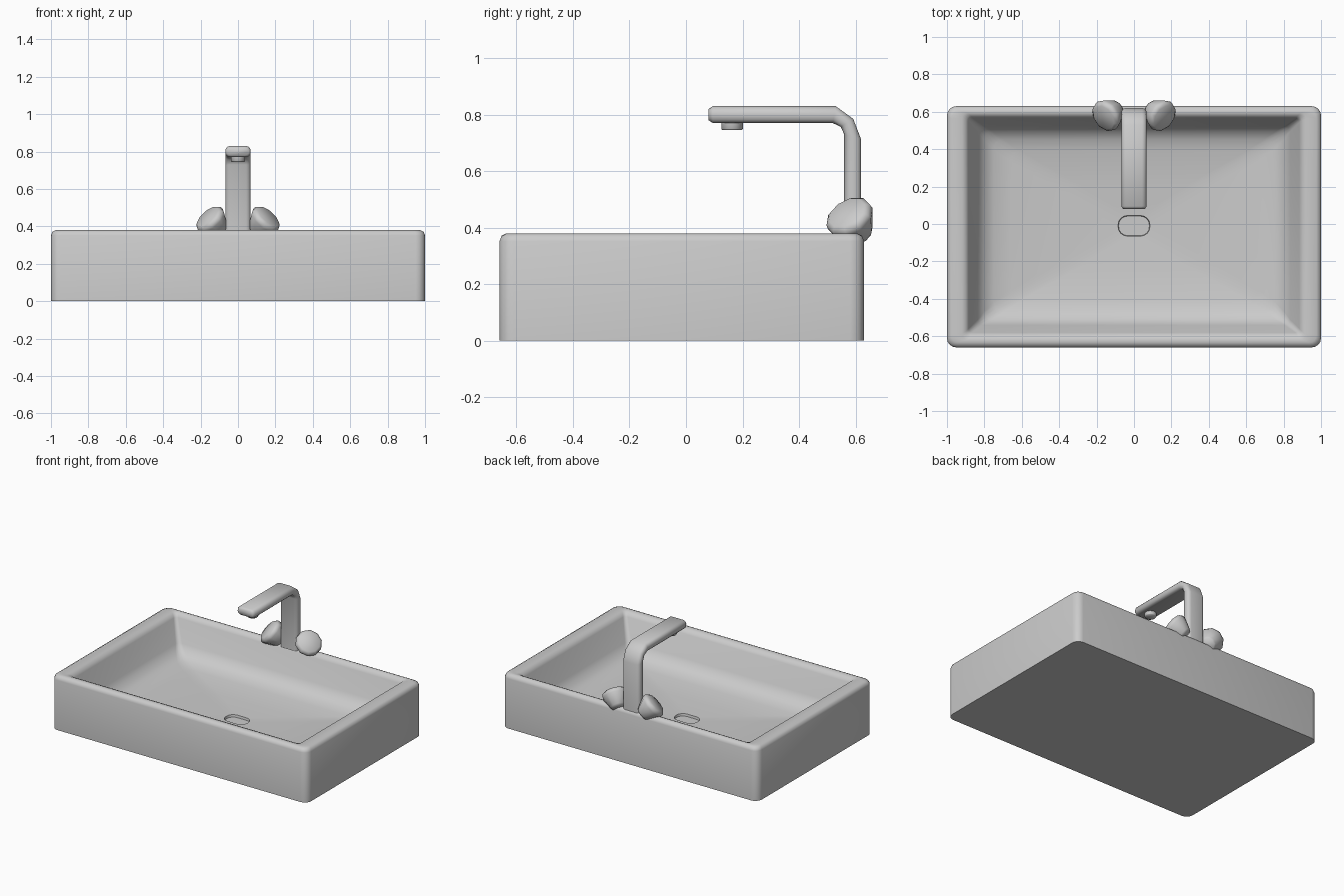
import bpy, bmesh
from math import pi, cos, sin, radians
from mathutils import Vector

if "Cube" in bpy.data.objects:
    bpy.data.objects.remove(bpy.data.objects["Cube"])


def loft(name, rings, angle=60):
    """Skin a list of equal-length point loops and cap both ends."""
    bm = bmesh.new()
    loops = [[bm.verts.new(p) for p in ring] for ring in rings]
    n = len(loops[0])
    for a, b in zip(loops, loops[1:]):
        for i in range(n):
            j = (i + 1) % n
            bm.faces.new((a[i], a[j], b[j], b[i]))
    bm.faces.new(loops[0][::-1])
    bm.faces.new(loops[-1])
    bmesh.ops.recalc_face_normals(bm, faces=bm.faces)
    mesh = bpy.data.meshes.new(name)
    bm.to_mesh(mesh)
    bm.free()
    ob = bpy.data.objects.new(name, mesh)
    bpy.context.collection.objects.link(ob)
    bpy.ops.object.select_all(action='DESELECT')
    ob.select_set(True)
    bpy.context.view_layer.objects.active = ob
    bpy.ops.object.shade_smooth_by_angle(angle=radians(angle))
    return ob


def rounded_rect(hx, hy, r, seg=4):
    """Corner-rounded rectangle as 2D points."""
    pts = []
    for k, (sx, sy) in enumerate(((1, 1), (-1, 1), (-1, -1), (1, -1))):
        for i in range(seg + 1):
            a = pi / 2 * (k + i / seg)
            pts.append((sx * (hx - r) + r * cos(a), sy * (hy - r) + r * sin(a)))
    return pts


# Basin: outer wall, rolled rim, curved bowl and recessed drain (hx, hy, radius, z, centre y)
basin = [
    (1.00, .645, .050, 0.00, -.015),
    (1.00, .645, .050, .352, -.015),
    (.993, .638, .047, .371, -.015),
    (.975, .620, .040, .380, -.015),
    (.920, .606, .030, .380, -.012),
    (.898, .588, .025, .373, -.010),
    (.884, .573, .022, .350, -.008),
    (.835, .533, .030, .200, -.008),
    (.800, .502, .045, .150, -.008),
    (.750, .460, .055, .124, -.008),
    (.660, .400, .055, .108, -.008),
    (.350, .220, .060, .090, -.009),
    (.085, .055, .050, .081, -.010),
    (.082, .052, .047, .065, -.010),
]
loft("basin", [[(x, y + cy, z) for x, y in rounded_rect(hx, hy, r)]
               for hx, hy, r, z, cy in basin])

# Spout: flat rounded section swept up and forward (inner y,z / outer y,z / half width)
spout = [
    (.56, .36, .62, .36, .068),
    (.56, .73, .62, .712, .068),
    (.548, .757, .592, .785, .068),
    (.52, .77, .53, .83, .068),
    (.095, .77, .095, .83, .068),
    (.08, .78, .08, .82, .058),
]
rings = []
for iy, iz, oy, oz, w in spout:
    ring = []
    for x, t in rounded_rect(w, .03, .025, 3):
        f = t / .06 + .5
        ring.append((x, iy + (oy - iy) * f, iz + (oz - iz) * f))
    rings.append(ring)
loft("spout", rings)


def turned(name, base, axis, profile, sides):
    """Solid of revolution from (distance, radius) pairs along an axis."""
    q = Vector(axis).to_track_quat('Z', 'Y')
    return loft(name, [[Vector(base) + q @ Vector((r * cos(2 * pi * i / sides),
                                                   r * sin(2 * pi * i / sides), d))
                        for i in range(sides)] for d, r in profile])


# Nozzle under the spout tip
turned("nozzle", (0, .163, .78), (0, 0, -1), [(0, .038), (.03, .038), (.035, .034)], 16)

# Pair of flared tap knobs
for side, s in (("left", -1), ("right", 1)):
    turned("tap_knob_" + side, (s * .092, .618, .373), (s * .60, -.42, .68),
           [(0, .044), (.012, .053), (.085, .088), (.105, .086), (.118, .070)], 10)
